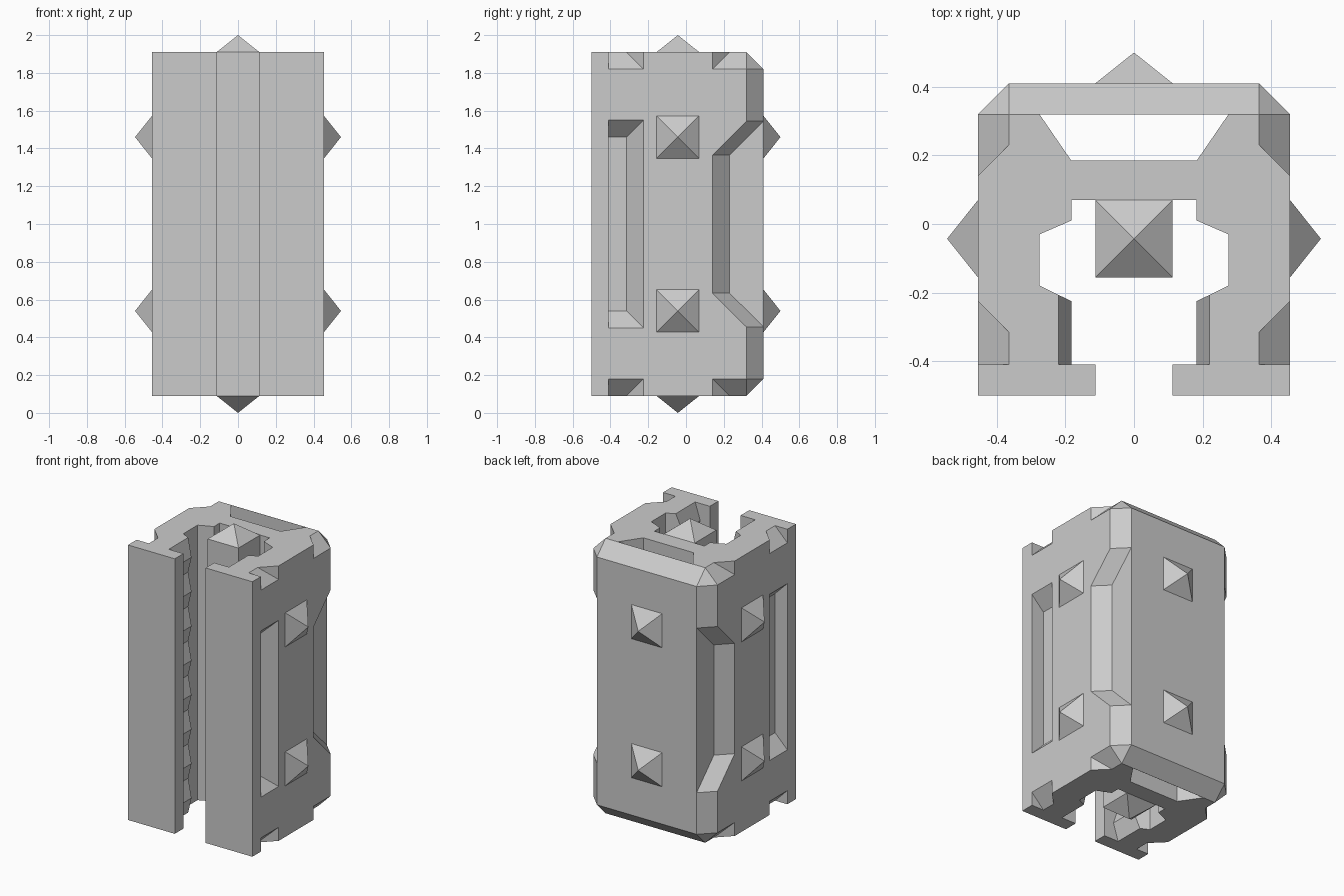
import bpy, bmesh

if "Cube" in bpy.data.objects:
    bpy.data.objects.remove(bpy.data.objects["Cube"])

W, FLOOR, B, T = 0.455, 0.365, 0.09, 1.91   # half width, recess floor, bottom, top
X2, Z2 = [(1, 1), (-1, 1)], [(1, 1), (1, -1)]
XZ4 = X2 + [(1, -1), (-1, -1)]


def finish(name, bm):
    bmesh.ops.recalc_face_normals(bm, faces=bm.faces)
    bmesh.ops.dissolve_limit(bm, angle_limit=0.01, verts=bm.verts, edges=bm.edges)
    me = bpy.data.meshes.new(name)
    bm.to_mesh(me)
    bm.free()
    ob = bpy.data.objects.new(name, me)
    bpy.context.collection.objects.link(ob)
    return ob


def hulls(name, pts, flips=((1, 1),)):
    """Convex solid, repeated mirrored in x and about z = 1."""
    bm = bmesh.new()
    for sx, sz in flips:
        vs = [bm.verts.new((sx * x, y, 1 + sz * (z - 1))) for x, y, z in pts]
        bmesh.ops.convex_hull(bm, input=vs)
    return finish(name, bm)


def prisms(name, polys, vec):
    """Extrude closed outlines along a vector."""
    bm = bmesh.new()
    for poly in polys:
        f = bm.faces.new([bm.verts.new(p) for p in poly])
        r = bmesh.ops.extrude_face_region(bm, geom=[f], use_keep_orig=True)
        bmesh.ops.translate(bm, vec=vec,
                            verts=[v for v in r["geom"] if isinstance(v, bmesh.types.BMVert)])
    return finish(name, bm)


def both(pts):
    return pts + [(x, y, 2 - z) for x, y, z in pts]


# C-shaped body, half cross-section mirrored
half = [(.183, .07), (.183, .01), (.275, -.03), (.275, -.18), (.183, -.225),
        (.183, -.41), (.113, -.41), (.113, -.5), (W, -.5), (W, .32), (FLOOR, .41)]
outline = half + [(-x, y) for x, y in reversed(half)]
body = prisms("body", [[(x, y, B) for x, y in outline]], (0, 0, T - B))

cutters = []
# Channel running through behind the web
channel = [(-.183, .185), (.183, .185), (.275, .319), (-.275, .319)]
cutters.append(prisms("channel_cut", [[(x, y, -.2) for x, y in channel]], (0, 0, 2.4)))
# Saw teeth on the inner slot walls
n = 8
step = (T - B) / (2 * n)
zig = [(.22 if i % 2 == 0 else .183, B + i * step) for i in range(2 * n + 1)]
zig = [(.15, B - .05), (.22, B - .05)] + zig + [(.22, T + .05), (.15, T + .05)]
cutters.append(prisms("teeth_cut", [[(s * x, -.41, z) for x, z in zig] for s in (1, -1)],
                      (0, .25, 0)))
# Long side grooves
cutters.append(hulls("groove_cut", both([(FLOOR, -.41, 1.46), (FLOOR, -.315, 1.46),
                                         (.5, -.41, 1.595), (.5, -.18, 1.595)]), X2))
# Recessed rear corners
cutters.append(hulls("corner_recess_cut", both([(FLOOR, .23, 1.365), (.5, .095, 1.365),
                                                (FLOOR, .5, 1.635), (.5, .5, 1.77)]), X2))
# Front and rear notches on the end edges
cutters.append(hulls("front_notch_cut", [(.275, -.41, 2), (.275, -.405, 2), (.5, -.41, 1.775),
                                         (.5, -.18, 1.775), (.5, -.41, 2), (.5, -.18, 2)], XZ4))
cutters.append(hulls("rear_notch_cut", [(.275, .32, 2), (.275, .5, 2), (.5, .095, 1.775),
                                        (.5, .5, 1.775), (.5, .095, 2), (.5, .5, 2)], XZ4))
# Back edge chamfers and their corner facets
cutters.append(hulls("back_chamfer_cut", [(s * .6, y, z) for s in (1, -1)
                                          for y, z in ((.23, 2), (.5, 1.73), (.5, 2))], Z2))
cutters.append(hulls("corner_facet_cut", [(.095, .5, 2), (.5, .095, 2), (.5, .5, 1.595),
                                          (.5, .5, 2)], XZ4))

bpy.context.view_layer.objects.active = body
for c in cutters:
    c.hide_render = True
    m = body.modifiers.new(c.name, 'BOOLEAN')
    m.operation, m.solver, m.object = 'DIFFERENCE', 'EXACT', c
    bpy.ops.object.modifier_apply(modifier=m.name)
for c in cutters:
    bpy.data.objects.remove(c)

# Centre post with pointed ends
R, CY = .113, -.043
sq = [(-R, -R), (R, -R), (R, R), (-R, R)]
hulls("centre_post", both([(a, CY + b, T) for a, b in sq] + [(0, CY, 2)]))

# Pyramid studs on the sides and back
hulls("side_studs", [(W, CY + a, 1.46 + b) for a, b in sq] + [(.545, CY, 1.46)], XZ4)
hulls("back_studs", [(a, .41, 1.46 + b) for a, b in sq] + [(0, .5, 1.46)], Z2)
